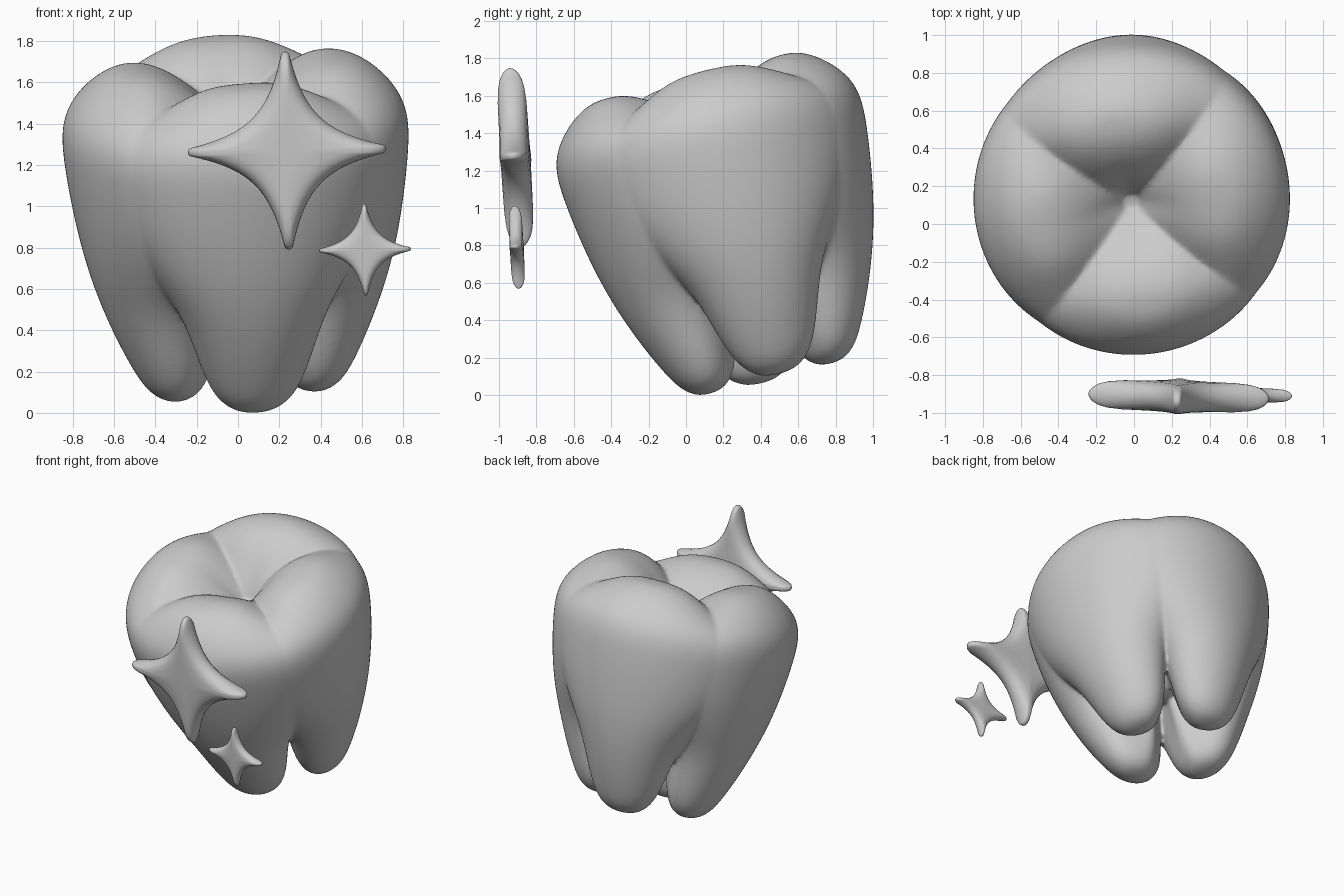
import bpy, bmesh, math
from math import sin, cos, radians, pi
from mathutils import Matrix, Vector

if "Cube" in bpy.data.objects:
    bpy.data.objects.remove(bpy.data.objects["Cube"])


def loft(bm, rings, mat=Matrix()):
    """Skin a stack of closed rings and cap both ends."""
    rows = [[bm.verts.new(mat @ Vector(p)) for p in r] for r in rings]
    n = len(rows[0])
    for a, b in zip(rows, rows[1:]):
        for i in range(n):
            j = (i + 1) % n
            bm.faces.new((a[i], a[j], b[j], b[i]))
    bm.faces.new(rows[0][::-1])
    bm.faces.new(rows[-1])


def finish(name, bm):
    bmesh.ops.recalc_face_normals(bm, faces=bm.faces)
    for f in bm.faces:
        f.smooth = True
    me = bpy.data.meshes.new(name)
    bm.to_mesh(me)
    bm.free()
    ob = bpy.data.objects.new(name, me)
    bpy.context.collection.objects.link(ob)
    return ob


# Tooth lobe stations: height, inner radius, outer radius, half angle, squareness
STATIONS = [
    (-0.025, 0.30, 0.38, 9, 2), (0.0, 0.235, 0.44, 21, 2), (0.06, 0.185, 0.50, 31, 2),
    (0.17, 0.14, 0.56, 38, 2), (0.33, 0.11, 0.635, 42, 2), (0.53, 0.07, 0.71, 47, 2.2),
    (0.73, 0.03, 0.765, 61, 2.8), (0.95, 0.0, 0.808, 82, 3.8), (1.17, 0.0, 0.838, 90, 4.5),
    (1.30, 0.02, 0.845, 88, 4.5), (1.40, 0.10, 0.825, 70, 3.8), (1.49, 0.18, 0.77, 52, 2.9),
    (1.57, 0.27, 0.69, 38, 2.4), (1.62, 0.36, 0.61, 26, 2.2), (1.642, 0.44, 0.54, 12, 2)]


def lobe_ring(z, ri, ro, ang, n, seg=64):
    pts = []
    for i in range(seg):
        c, s = cos(2 * pi * i / seg), sin(2 * pi * i / seg)
        k = (abs(c) ** n + abs(s) ** n) ** (-1 / n)
        r = (ri + ro) / 2 + (ro - ri) / 2 * c * k
        a = radians(ang) * s * k
        pts.append((r * cos(a), r * sin(a), z))
    return pts


# Tooth: four lobes, each a cusp running down into a root, fused together
bm = bmesh.new()
for k in range(4):
    loft(bm, [lobe_ring(*s) for s in STATIONS], Matrix.Rotation(radians(8 + 90 * k), 4, 'Z'))
# Solid core between the lobes
bmesh.ops.create_uvsphere(bm, u_segments=32, v_segments=16, radius=1,
                          matrix=Matrix.Translation((0, 0, 0.9)) @ Matrix.Diagonal((0.3, 0.3, 0.42, 1)))
tooth = finish("tooth", bm)
sub = tooth.modifiers.new("round", 'SUBSURF')
sub.levels = sub.render_levels = 2
rem = tooth.modifiers.new("fuse", 'REMESH')
rem.mode = 'VOXEL'
rem.voxel_size = 0.013
rem.use_smooth_shade = True
sm = tooth.modifiers.new("soften", 'SMOOTH')
sm.factor = 0.5
sm.iterations = 9
tooth.matrix_world = (Matrix.Translation((0.035, 0.446, 0.112))
                      @ Matrix.Rotation(radians(-2.2), 4, 'Y') @ Matrix.Rotation(radians(14.3), 4, 'X'))


# Sparkles: pillowy four-pointed stars
def star_outline():
    """Blunt tip arc plus a concave curve to the next tip, turned four times."""
    w = 0.045
    quad = [(1 - w + w * cos(radians(a)), w * sin(radians(a))) for a in range(-70, 71, 14)]
    p0, p1 = Vector(quad[-1]), Vector((0.38, 0.18))
    p2, p3 = p1.yx, p0.yx
    for i in range(1, 20):
        t = i / 20
        u = 1 - t
        quad.append(tuple(p0 * u**3 + p1 * 3 * u * u * t + p2 * 3 * u * t * t + p3 * t**3))
    pts = []
    for k in range(4):
        c, d = (1, 0, -1, 0)[k], (0, 1, 0, -1)[k]
        pts += [(x * c - y * d, x * d + y * c) for x, y in quad]
    return pts


def sparkle(name, loc, size, tilt):
    half = [(0.3, 0.165), (0.62, 0.16), (0.78, 0.145), (0.88, 0.12), (0.95, 0.08), (0.985, 0.042)]
    prof = [(s, -y) for s, y in half] + [(1, 0)] + half[::-1]
    bm = bmesh.new()
    loft(bm, [[(s * x, y, s * z) for x, z in star_outline()] for s, y in prof], Matrix.Scale(size, 4))
    ob = finish(name, bm)
    ob.location = loc
    ob.rotation_euler = (radians(tilt), radians(-1), radians(-1.5))


sparkle("large_sparkle", (0.237, -0.912, 1.27), 0.48, 3.5)
sparkle("small_sparkle", (0.615, -0.905, 0.79), 0.222, 3)
